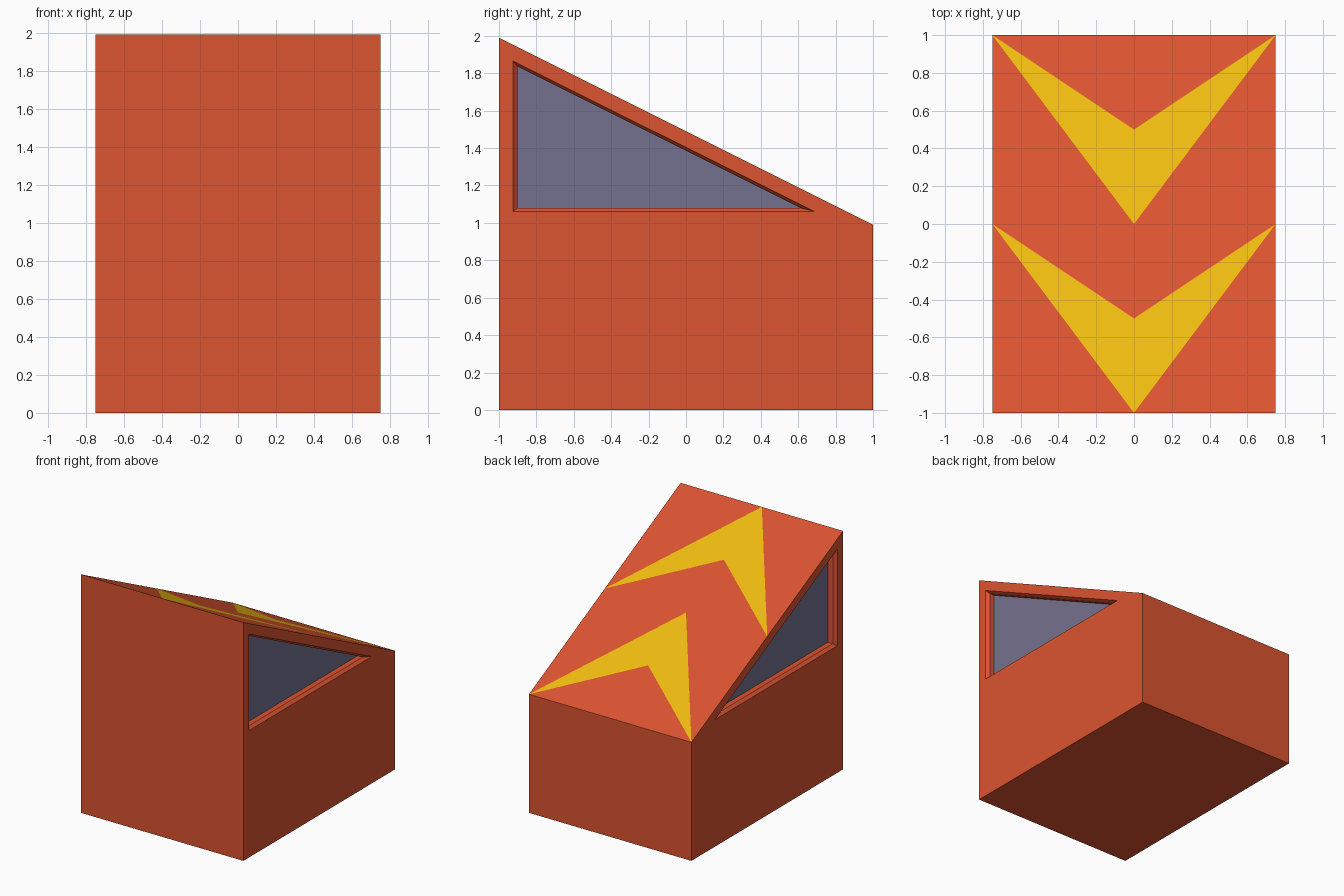
import bpy, bmesh

if "Cube" in bpy.data.objects:
    bpy.data.objects.remove(bpy.data.objects["Cube"])

W, FRONT_Z, BACK_Z = 0.75, 1.99, 0.99


def material(name, rgb):
    m = bpy.data.materials.new(name)
    m.diffuse_color = (*rgb, 1)
    m.use_nodes = True
    m.node_tree.nodes["Principled BSDF"].inputs["Base Color"].default_value = m.diffuse_color
    return m


def build(name, polys, mat, outward=None):
    """Make one flat-shaded object from 3D polygons, welding shared corners."""
    bm = bmesh.new()
    for p in polys:
        bm.faces.new([bm.verts.new(c) for c in p])
    bmesh.ops.remove_doubles(bm, verts=bm.verts[:], dist=1e-4)
    bmesh.ops.recalc_face_normals(bm, faces=bm.faces[:])
    if outward:
        for f in bm.faces:
            f.normal_update()
            if f.normal.dot(outward(f.calc_center_median())) < 0:
                f.normal_flip()
    mesh = bpy.data.meshes.new(name)
    bm.to_mesh(mesh)
    bm.free()
    mesh.materials.append(mat)
    bpy.context.collection.objects.link(bpy.data.objects.new(name, mesh))


def roof(points):
    """Lift plan points (x, y) onto the sloping roof."""
    mid, slope = (FRONT_Z + BACK_Z) / 2, (BACK_Z - FRONT_Z) / 2
    return [(x, y, mid + slope * y) for x, y in points]


orange = material("orange_paint", (0.71, 0.087, 0.03))
yellow = material("yellow_paint", (0.86, 0.50, 0.005))
tinted = material("tinted_glass", (0.175, 0.165, 0.275))

# Roof: orange fields around two flush chevrons
chevrons = [roof([(-W, y), (0, y - 1), (W, y), (0, y - 0.5)]) for y in (1, 0)]
shell = [
    roof([(-W, 1), (0, 0.5), (W, 1)]),
    roof([(-W, 1), (-W, 0), (0, -0.5), (0, 0)]),
    roof([(W, 1), (W, 0), (0, -0.5), (0, 0)]),
    roof([(-W, 0), (-W, -1), (0, -1)]),
    roof([(W, 0), (W, -1), (0, -1)]),
]

# Floor, front wall and back wall
shell += [
    [(-W, -1, 0), (W, -1, 0), (W, 1, 0), (-W, 1, 0)],
    [(-W, -1, 0), (W, -1, 0), (W, -1, FRONT_Z), (0, -1, FRONT_Z), (-W, -1, FRONT_Z)],
    [(-W, 1, 0), (W, 1, 0), (W, 1, BACK_Z), (-W, 1, BACK_Z)],
]

# Side walls with a bevelled, recessed triangular window
A, B, C, M, D = (-1, 0), (1, 0), (1, BACK_Z), (0, 1.49), (-1, FRONT_Z)
outer = [(-0.925, 1.06), (0.69, 1.06), (-0.925, 1.865)]
inner = [(-0.90, 1.08), (0.61, 1.08), (-0.90, 1.835)]
P, Q, R = outer
glass = []
for s in (-1, 1):
    def side(points, depth=0.0):
        return [(s * (W - depth), y, z) for y, z in points]

    shell += [side([A, B, C, Q, P]), side([C, M, D, R, Q]), side([D, A, P, R])]
    rings = [side(outer), side(inner, 0.025), side(inner, 0.07)]
    for r0, r1 in zip(rings, rings[1:]):
        for i in range(3):
            j = (i + 1) % 3
            shell.append([r0[i], r0[j], r1[j], r1[i]])
    glass.append(rings[-1])

build("body", shell, orange)
build("roof_chevrons", chevrons, yellow, lambda c: (0, 0, 1))
build("window_glass", glass, tinted, lambda c: (c.x, 0, 0))
